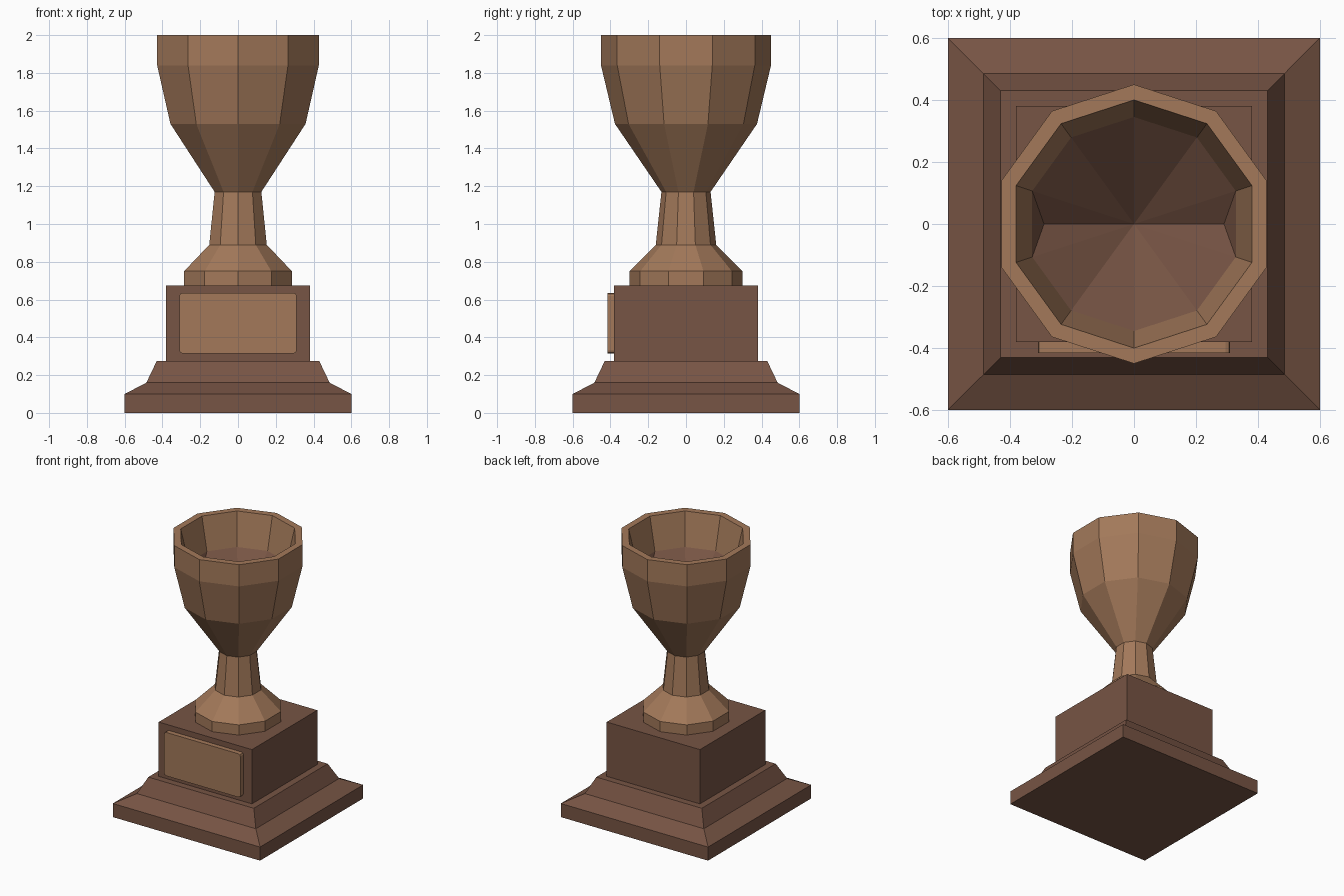
import bpy, bmesh, math

if "Cube" in bpy.data.objects:
    bpy.data.objects.remove(bpy.data.objects["Cube"])


def material(name, rgb):
    m = bpy.data.materials.new(name)
    m.diffuse_color = (*rgb, 1.0)
    m.use_nodes = True
    m.node_tree.nodes["Principled BSDF"].inputs["Base Color"].default_value = m.diffuse_color
    return m


BRONZE = material("light bronze", (0.366, 0.191, 0.102))
WOOD = material("dark wood", (0.184, 0.089, 0.058))


def finish(name, bm, *mats):
    me = bpy.data.meshes.new(name)
    bm.to_mesh(me)
    bm.free()
    for m in mats:
        me.materials.append(m)
    ob = bpy.data.objects.new(name, me)
    bpy.context.collection.objects.link(ob)
    return ob


def ring(bm, r, z, n, start):
    return [bm.verts.new((r * math.cos(start + math.tau * i / n),
                          r * math.sin(start + math.tau * i / n), z)) for i in range(n)]


def lathe(bm, profile, n, start):
    """Stack n-sided rings along (radius, z) points; returns first and last ring."""
    rings = [ring(bm, r, z, n, start) for r, z in profile]
    for a, b in zip(rings, rings[1:]):
        for i in range(n):
            j = (i + 1) % n
            bm.faces.new((a[i], a[j], b[j], b[i]))
    return rings[0], rings[-1]


# stepped square base with plinth block
bm = bmesh.new()
half_widths = [(0.6, 0), (0.6, 0.1), (0.485, 0.16), (0.43, 0.275), (0.38, 0.275), (0.38, 0.675)]
low, top = lathe(bm, [(h * math.sqrt(2), z) for h, z in half_widths], 4, math.pi / 4)
bm.faces.new(low[::-1])
bm.faces.new(top)
finish("base", bm, WOOD)

# ten-sided cup: foot, stem, bowl, rim and inner wall
bm = bmesh.new()
low, rim = lathe(bm, [(0.30, 0.675), (0.30, 0.75), (0.16, 0.89), (0.13, 1.17), (0.376, 1.53),
                      (0.45, 1.84), (0.45, 2.0), (0.40, 2.0), (0.345, 1.76)], 10, math.pi / 2)
bm.faces.new(low[::-1])

# hollow inside the bowl: four folded quadrants meeting at a low point
apex = bm.verts.new((0, 0, 1.45))
left = bm.verts.new((-0.29, 0, 1.66))
right = bm.verts.new((0.29, 0, 1.66))
hollow = [
    (rim[0], rim[1], rim[2], left, apex), (rim[2], rim[3], left),
    (left, rim[3], rim[4], rim[5], apex), (rim[5], rim[6], rim[7], right, apex),
    (rim[7], rim[8], right), (right, rim[8], rim[9], rim[0], apex),
]
for vs in hollow:
    for k in range(1, len(vs) - 1):
        f = bm.faces.new((vs[-1], vs[k - 1], vs[k]))
        f.material_index = 1
finish("cup", bm, BRONZE, WOOD)

# front plate with small clipped corners
bm = bmesh.new()
bmesh.ops.create_cube(bm, size=1)
for v in bm.verts:
    v.co.x *= 0.62
    v.co.y = -0.3975 + v.co.y * 0.037
    v.co.z = 0.475 + v.co.z * 0.32
corners = [e for e in bm.edges if abs(e.verts[0].co.y - e.verts[1].co.y) > 0.01]
bmesh.ops.bevel(bm, geom=corners, offset=0.015, segments=2, profile=0.5, affect='EDGES')
finish("front_plate", bm, BRONZE)
